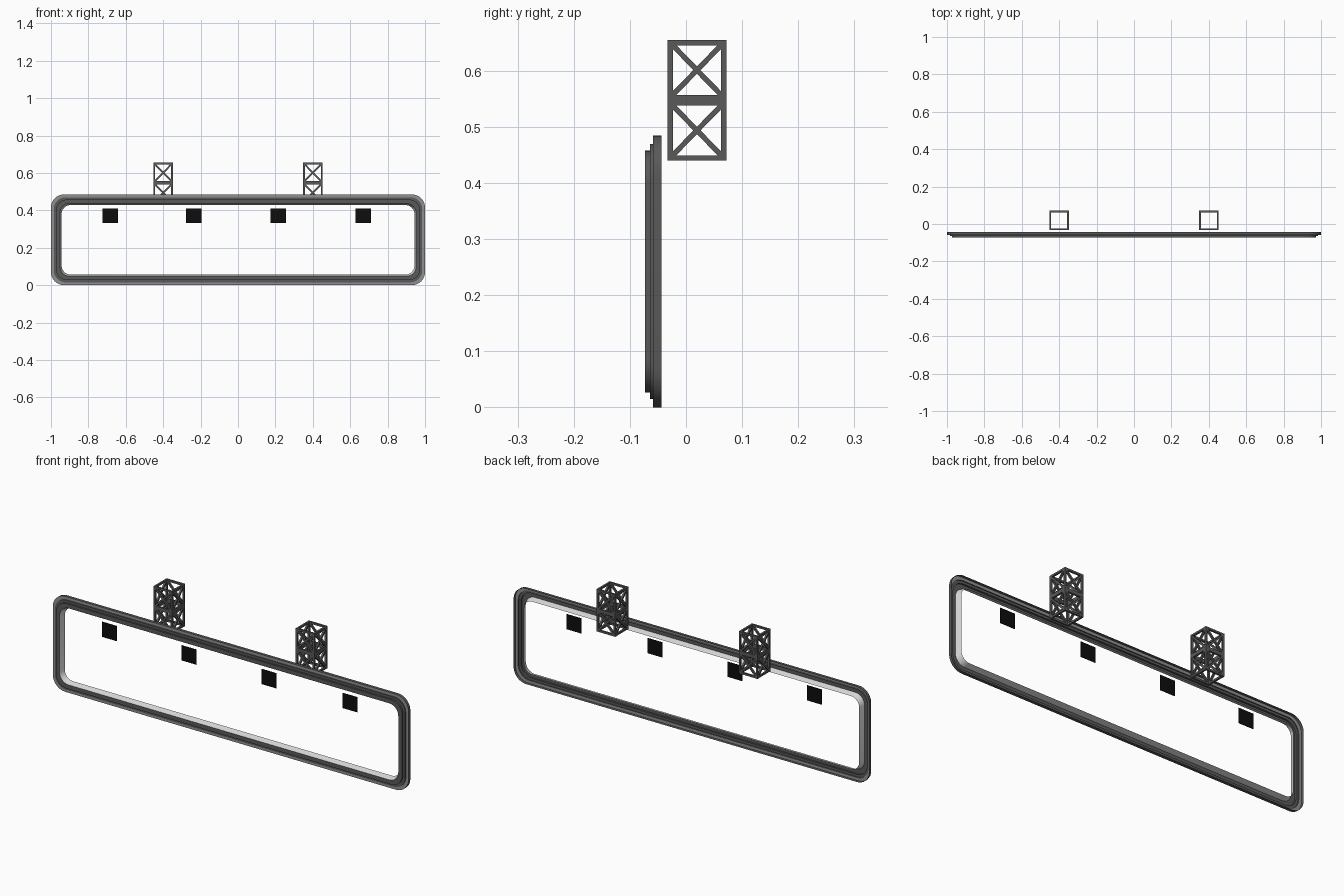
import bpy, bmesh, math
from mathutils import Vector

if "Cube" in bpy.data.objects:
    bpy.data.objects.remove(bpy.data.objects["Cube"])


def mat(name, v):
    m = bpy.data.materials.new(name)
    m.diffuse_color = (v, v, v, 1)
    m.use_nodes = True
    m.node_tree.nodes["Principled BSDF"].inputs["Base Color"].default_value = m.diffuse_color
    return m


DARK = mat("dark grey", 0.10)
MID = mat("mid grey", 0.28)
LIGHT = mat("light grey", 0.70)
BLACK = mat("black", 0.004)


def finish(bm, name, mats):
    me = bpy.data.meshes.new(name)
    bm.to_mesh(me)
    bm.free()
    for m in mats:
        me.materials.append(m)
    ob = bpy.data.objects.new(name, me)
    bpy.context.collection.objects.link(ob)
    return ob


def rounded_ring(inset, seg=8):
    """Points (x, z) of a rounded rectangle, counterclockwise from the front."""
    hx, hz, r = 1.0 - inset, 0.2425 - inset, 0.07 - 0.4 * inset
    pts = []
    for k, (sx, sz) in enumerate([(1, 1), (-1, 1), (-1, -1), (1, -1)]):
        for i in range(seg + 1):
            a = math.pi / 2 * (k + i / seg)
            pts.append((sx * (hx - r) + r * math.cos(a),
                        0.2425 + sz * (hz - r) + r * math.sin(a)))
    return pts


# stepped frame, open at the back: (inset, y) profile swept round the outline
profile = [(0, -.044), (0, -.059), (.015, -.059), (.015, -.064), (.027, -.064),
           (.027, -.073), (.048, -.073), (.057, -.044)]
band_material = [0, 1, 0, 0, 0, 0, 2]
bm = bmesh.new()
rings = [[bm.verts.new((x, y, z)) for x, z in rounded_ring(d)] for d, y in profile]
for j, m in enumerate(band_material):
    a, b = rings[j], rings[j + 1]
    n = len(a)
    for i in range(n):
        k = (i + 1) % n
        f = bm.faces.new((a[i], a[k], b[k], b[i]))
        f.material_index = m
frame = finish(bm, "sign_frame", [DARK, MID, LIGHT])
bpy.context.view_layer.objects.active = frame
frame.select_set(True)
bpy.ops.object.shade_smooth_by_angle(angle=math.radians(30))

# four small black plates inside the opening
for i, x in enumerate((-0.682, -0.236, 0.214, 0.67)):
    bm = bmesh.new()
    bmesh.ops.create_cube(bm, size=1)
    for v in bm.verts:
        v.co = Vector((x + v.co.x * 0.083, -0.056 + v.co.y * 0.002, 0.372 + v.co.z * 0.077))
    finish(bm, "black_plate_%d" % (i + 1), [BLACK])


def bar(bm, p, q, t):
    """Square bar of thickness t from p to q."""
    p, q = Vector(p), Vector(q)
    d = q - p
    z = d.normalized()
    x = Vector((0, 0, 1)).cross(z)
    x = x.normalized() if x.length > 1e-4 else Vector((1, 0, 0))
    y = z.cross(x)
    for v in bmesh.ops.create_cube(bm, size=1)["verts"]:
        c = v.co.copy()
        v.co = (p + q) / 2 + x * c.x * t + y * c.y * t + d * c.z


# lattice truss brackets: two stacked cross-braced cubes each
T, H = 0.0095, 0.1075
for side, cx in (("left", -0.4), ("right", 0.4)):
    bm = bmesh.new()
    h = 0.0525 - T / 2
    cy = 0.0195
    corners = [(cx - h, cy - h), (cx + h, cy - h), (cx + h, cy + h), (cx - h, cy + h)]
    for level in range(2):
        z0 = 0.44 + level * H + T / 2
        z1 = 0.44 + (level + 1) * H - T / 2
        for i in range(4):
            a, b = corners[i], corners[(i + 1) % 4]
            bar(bm, (*a, z0 - T / 2), (*a, z1 + T / 2), T)
            for z in (z0, z1):
                bar(bm, (*a, z), (*b, z), T)
            bar(bm, (*a, z0), (*b, z1), T * 0.98)
            bar(bm, (*a, z1), (*b, z0), T * 0.98)
    finish(bm, side + "_truss", [DARK])
